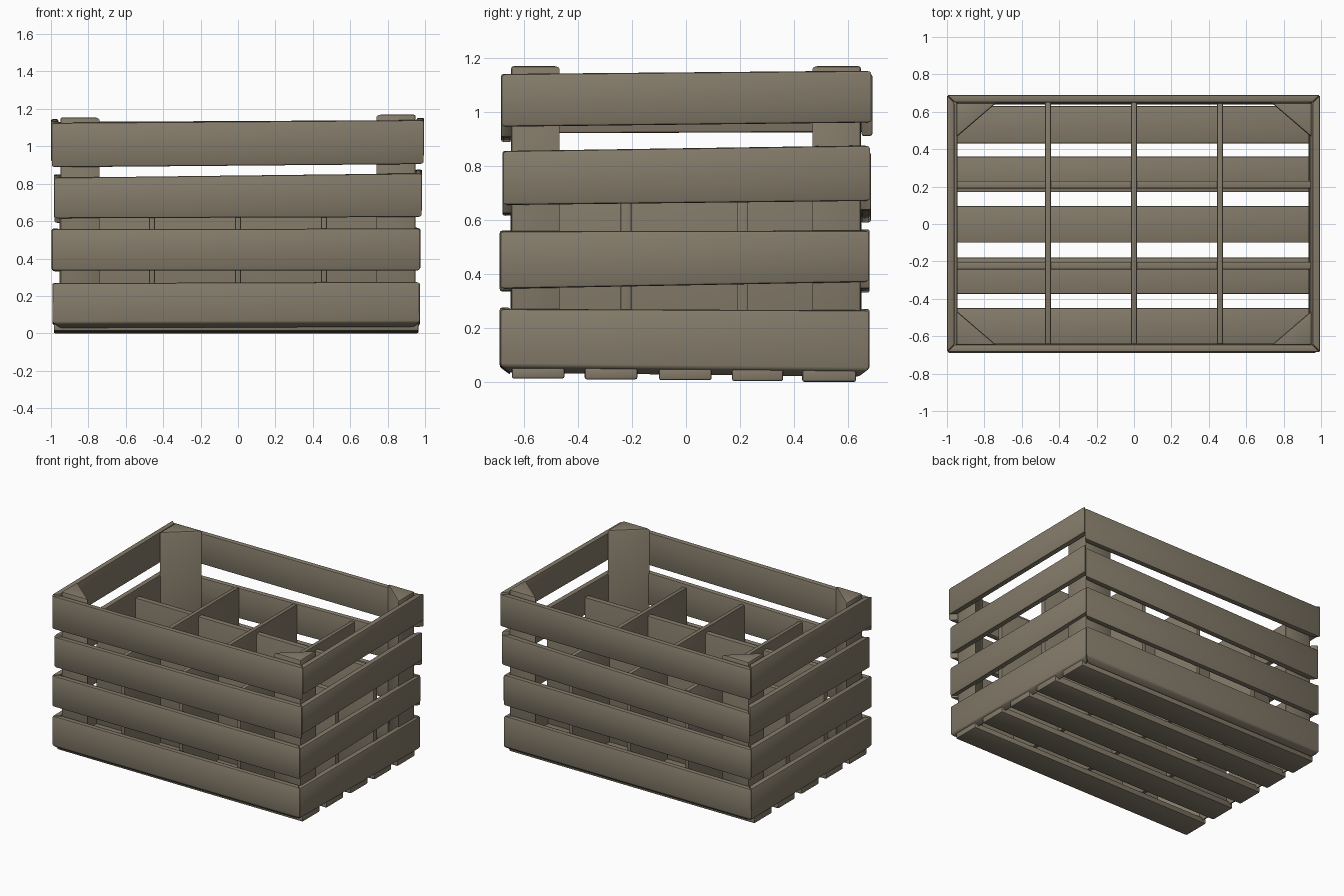
import bpy, bmesh

if "Cube" in bpy.data.objects:
    bpy.data.objects.remove(bpy.data.objects["Cube"])

wood = bpy.data.materials.new("weathered_wood")
wood.diffuse_color = (0.228, 0.196, 0.142, 1)
wood.use_nodes = True
wood.node_tree.nodes["Principled BSDF"].inputs["Base Color"].default_value = wood.diffuse_color


def finish(name, bm, bevel):
    """Turn a bmesh into a softly bevelled wooden part."""
    bmesh.ops.recalc_face_normals(bm, faces=bm.faces)
    bmesh.ops.bevel(bm, geom=list(bm.edges), offset=bevel, segments=2,
                    profile=0.5, affect='EDGES')
    mesh = bpy.data.meshes.new(name)
    bm.to_mesh(mesh)
    bm.free()
    mesh.materials.append(wood)
    ob = bpy.data.objects.new(name, mesh)
    bpy.context.collection.objects.link(ob)
    bpy.ops.object.select_all(action='DESELECT')
    ob.select_set(True)
    bpy.context.view_layer.objects.active = ob
    bpy.ops.object.shade_smooth_by_angle(angle=0.7)


def prism(name, outline, bottoms, tops, bevel=0.008):
    """Upright prism over an xy outline with a bottom and top height per corner."""
    bm = bmesh.new()
    lo = [bm.verts.new((x, y, z)) for (x, y), z in zip(outline, bottoms)]
    hi = [bm.verts.new((x, y, z)) for (x, y), z in zip(outline, tops)]
    n = len(outline)
    bm.faces.new(lo[::-1])
    bm.faces.new(hi)
    for i in range(n):
        j = (i + 1) % n
        bm.faces.new((lo[i], lo[j], hi[j], hi[i]))
    finish(name, bm, bevel)


def box(name, x0, x1, y0, y1, z0, z1, bevel=0.004):
    prism(name, [(x0, y0), (x1, y0), (x1, y1), (x0, y1)], [z0] * 4, [z1] * 4, bevel)


T = 0.04  # board thickness

# Wall boards: (bottom, top) at the start and end of each slightly crooked board
front = [(.055, .268, .06, .275), (.335, .557, .335, .56),
         (.615, .832, .622, .855), (.888, 1.125, .905, 1.14)]
back = [(.05, .265, .05, .27), (.33, .55, .345, .565),
        (.59, .81, .635, .85), (.91, 1.13, .91, 1.14)]
right = [(.06, .27, .045, .265), (.345, .558, .37, .56),
         (.655, .855, .67, .875), (.945, 1.14, .96, 1.152)]
left = [(.06, .268, .05, .268), (.335, .56, .345, .56),
        (.62, .845, .64, .85), (.92, 1.135, .925, 1.145)]

for i in range(4):
    # each tier is a mitred ring of four boards, with small offsets between tiers
    xl = (-.993, -.996, -.985, -1.0)[i]
    xr = (.973, .976, .985, .995)[i]
    yf = (-.69, -.69, -.68, -.685)[i]
    yb = (.68, .68, .685, .69)[i]
    drop = 0.03 if i == 0 else 0  # lowest boards slope down inwards
    corners = {'fl': (xl, yf), 'fr': (xr, yf), 'br': (xr, yb), 'bl': (xl, yb)}
    inner = {'fl': (xl + T, yf + T), 'fr': (xr - T, yf + T),
             'br': (xr - T, yb - T), 'bl': (xl + T, yb - T)}
    for side, a, b, heights in (('front', 'fl', 'fr', front), ('right', 'fr', 'br', right),
                                ('back', 'bl', 'br', back), ('left', 'fl', 'bl', left)):
        z0, z1, w0, w1 = heights[i]
        prism(f"{side}_board_{i + 1}",
              [corners[a], corners[b], inner[b], inner[a]],
              [z0, w0, w0 - drop, z0 - drop], [z1, w1, w1, z1], 0.009)

# Triangular corner posts
for sx in (-1, 1):
    for sy in (-1, 1):
        x, y = sx * .95, sy * .648
        name = ("back" if sy > 0 else "front") + ("_right" if sx > 0 else "_left") + "_post"
        top = 1.17 if sx > 0 else 1.155
        prism(name, [(x, y), (x - sx * .215, y), (x, y - sy * .185)],
              [.045] * 3, [top] * 3, 0.012)

# Floor slats
for i, (y0, y1) in enumerate([(-.645, -.45), (-.375, -.18), (-.1, .095),
                              (.17, .36), (.43, .63)]):
    box(f"floor_slat_{i + 1}", -.985, .965, y0, y1, .012 - .003 * i, .052, 0.008)

# Bottle dividers: three across, two lengthwise
for i, x in enumerate((-.46, 0, .46)):
    box(f"cross_divider_{i + 1}", x - .015, x + .015, -.65, .65, .05, .825)
for i, y in enumerate((-.222, .21)):
    box(f"long_divider_{i + 1}", -.955, .945, y - .02, y + .02, .05, .79)
